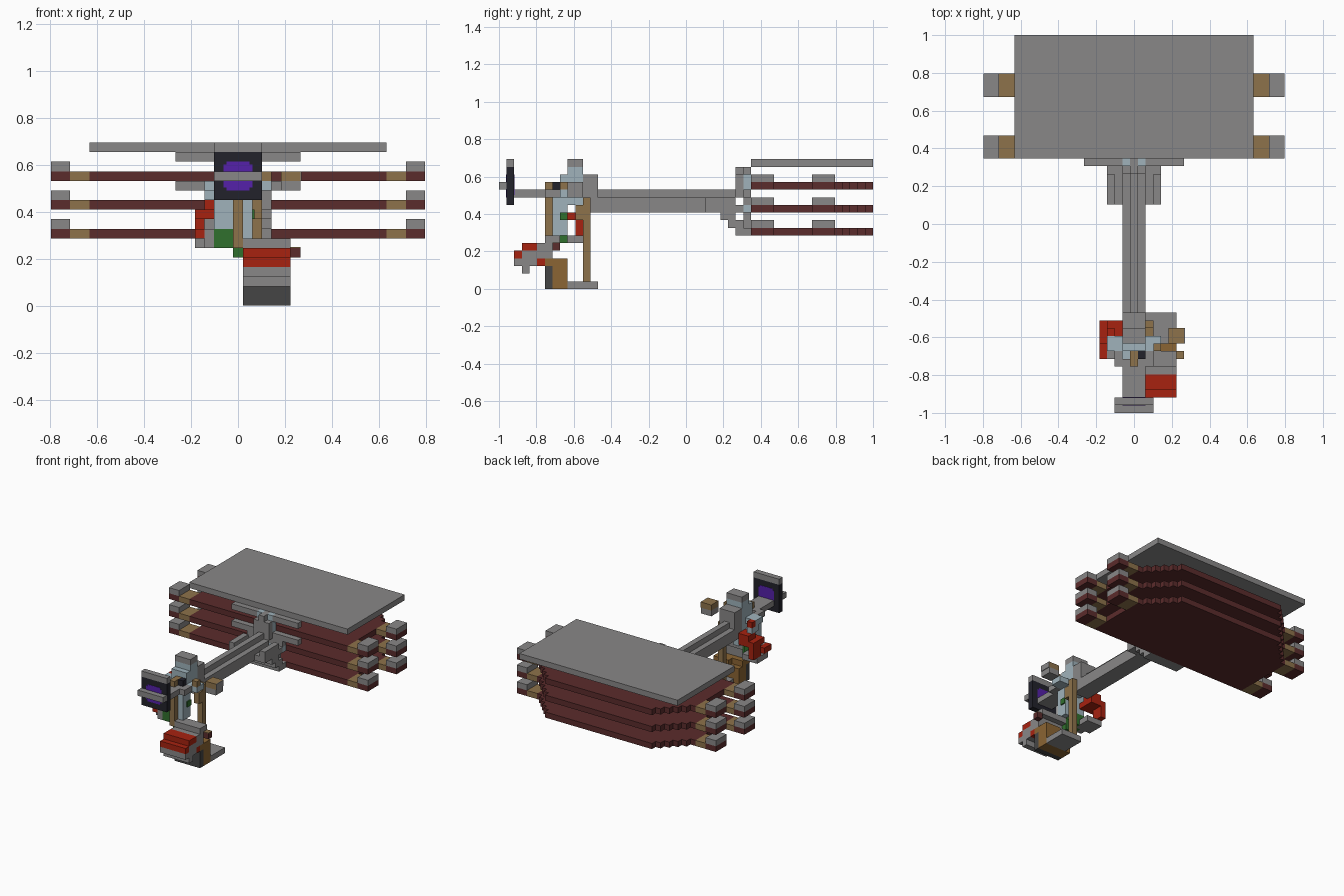
import bpy, bmesh
from mathutils import Vector

old = bpy.data.objects.get("Cube")
if old:
    bpy.data.objects.remove(old, do_unlink=True)

UNIT = 2 / 49   # one block


def paint(name, r, g, b):
    mat = bpy.data.materials.new(name)
    mat.use_nodes = True
    mat.diffuse_color = (r, g, b, 1)
    mat.node_tree.nodes["Principled BSDF"].inputs["Base Color"].default_value = (r, g, b, 1)
    return mat


gray = paint("stone_gray", .25, .245, .245)
maroon = paint("dark_red_brick", .105, .025, .025)
tan = paint("tan_wood", .27, .17, .07)
brown = paint("brown_wood", .26, .13, .033)
red = paint("bright_red", .39, .016, .005)
purple = paint("portal_purple", .09, .015, .40)
charcoal = paint("charcoal", .016, .016, .024)
slate = paint("dark_slate", .06, .06, .06)
blue = paint("pale_blue", .35, .45, .50)
green = paint("leaf_green", .03, .16, .027)


def extrude(name, mat, outline, z):
    """Prism over a plan outline given in blocks."""
    bm = bmesh.new()
    base = bm.faces.new([bm.verts.new(((px) * UNIT, py * UNIT - 1, z[0] * UNIT))
                         for px, py in outline])
    top = bmesh.ops.extrude_face_region(bm, geom=[base])["geom"]
    rise = Vector((0, 0, (z[1] - z[0]) * UNIT))
    bmesh.ops.translate(bm, vec=rise, verts=[v for v in top if isinstance(v, bmesh.types.BMVert)])
    bmesh.ops.recalc_face_normals(bm, faces=bm.faces)
    mesh = bpy.data.meshes.new(name)
    bm.to_mesh(mesh)
    bm.free()
    mesh.materials.append(mat)
    obj = bpy.data.objects.new(name, mesh)
    bpy.context.collection.objects.link(obj)


def box(name, mat, x, y, z):
    corners = [(x[0], y[0]), (x[1], y[0]), (x[1], y[1]), (x[0], y[1])]
    extrude(name, mat, corners, z)


def pair(name, mat, x, y, z):
    box(name + "_left", mat, x, y, z)
    box(name + "_right", mat, (-x[1], -x[0]), y, z)


# Roof slab and three decks with stepped rear corners
box("roof_slab", gray, x=(-15.5, 15.5), y=(33, 49), z=(16, 17))
side = [(15.5, 33), (15.5, 44)]
for step in range(5):
    side += [(14.5 - step, 44 + step), (14.5 - step, 45 + step)]
deck_outline = side + [(-px, py) for px, py in reversed(side)]
for level in (7, 10, 13):
    extrude("deck", maroon, deck_outline, (level, level + 1))
    # Side pods on wooden arms
    for start in (33, 41):
        span = (start, start + 3)
        pair("pod_arm", tan, x=(15.5, 17.5), y=span, z=(level, level + 1))
        pair("pod_base", maroon, x=(17.5, 19.5), y=span, z=(level, level + 1))
        pair("pod_cap", gray, x=(17.5, 19.5), y=span, z=(level + 1, level + 2))

# Tower against the decks
pair("upper_crossbar", gray, x=(1.5, 6.5), y=(32, 33), z=(15, 16))
pair("lower_crossbar", gray, x=(1.5, 6.5), y=(32, 33), z=(12, 13))
box("tower_spine", gray, x=(-.5, .5), y=(31, 33), z=(12, 16))
pair("tower_panel", blue, x=(.5, 1.5), y=(32, 33), z=(13, 16))
pair("tower_cheek", gray, x=(.5, 1.5), y=(31, 32), z=(12, 15))
box("tower_band", blue, x=(-3.5, 3.5), y=(32, 33), z=(10, 11))
box("tower_mid", gray, x=(-3.5, 3.5), y=(32, 33), z=(11, 12))

# Beam and its stepped bracket
box("beam", gray, x=(-1.5, 1.5), y=(13, 31), z=(10, 12))
box("beam_ridge", gray, x=(-.5, .5), y=(11, 31), z=(12, 13))
pair("bracket_wing", gray, x=(1.5, 3.5), y=(27, 32), z=(10, 11))
pair("bracket_rim", gray, x=(2.5, 3.5), y=(27, 31), z=(11, 12))
for step in range(3):
    box("bracket_step", gray, x=(-3.5, 3.5), y=(29 + step, min(31 + step, 33)),
        z=(9 - step, 10 - step))
box("bracket_back", gray, x=(-2.5, 2.5), y=(32, 33), z=(8, 10))

# Portal screen
box("portal_frame", charcoal, x=(-2.5, 2.5), y=(1, 2), z=(11, 16))
box("portal_cap", gray, x=(-2.5, 2.5), y=(1, 2), z=(16, 17))
box("portal_glow", purple, x=(-1.5, 1.5), y=(.95, 2.05), z=(12.3, 14.7))
box("portal_glow_core", purple, x=(-1.2, 1.2), y=(.94, 2.06), z=(12, 15))
box("portal_sill", gray, x=(-2.5, 2.5), y=(0, 1), z=(13, 14))
box("portal_arm", gray, x=(-1.5, 1.5), y=(2, 7), z=(12, 13))

# Head and torso
box("torso", blue, x=(-2.5, 1.5), y=(7, 9), z=(8, 12))
box("chest", blue, x=(-1.5, 1.5), y=(8, 11), z=(11, 15))
box("crown_base", blue, x=(-1.5, 1.5), y=(9, 11), z=(15, 16))
box("crown", gray, x=(-1.5, 1.5), y=(9, 11), z=(16, 17))
box("head_back", gray, x=(-1.5, 1.5), y=(11, 13), z=(10, 15))
pair("collar", gray, x=(1.5, 2.5), y=(6, 8), z=(12, 13))
pair("shoulder", blue, x=(1.5, 3.5), y=(8, 10), z=(12, 13))
box("shoulder_peg", tan, x=(2.5, 3.5), y=(8, 9), z=(13, 14))
box("nose", tan, x=(-.5, .5), y=(6, 8), z=(13, 14))
box("eye", charcoal, x=(.5, 1.5), y=(7, 8), z=(13, 14))
box("front_post", tan, x=(-.5, .5), y=(6, 7), z=(6, 12))
box("hip_panel", blue, x=(.5, 1.5), y=(7, 9), z=(7, 8))
box("rear_peg", tan, x=(1.5, 2.5), y=(10, 11), z=(9, 11))

# Greenery at the waist
box("leaf_upper", green, x=(-2.5, -.5), y=(7, 9), z=(6, 8))
box("leaf_lower", green, x=(-.5, .5), y=(7, 8), z=(5, 7))
box("leaf_side", green, x=(1.5, 1.7), y=(8, 9), z=(9, 10))

# Red arm on a gray tray
box("arm_tray", gray, x=(-4.5, -1.5), y=(8, 11), z=(6, 7))
box("arm_tray_front", gray, x=(-3.5, -2.5), y=(7, 8), z=(6, 8))
box("arm_hand", red, x=(-4.5, -3.5), y=(7, 9), z=(7, 8))
box("arm_fore", red, x=(-4.5, -3.5), y=(10, 12), z=(7, 9))
box("arm_upper", red, x=(-4.5, -1.5), y=(9, 12), z=(9, 10))
box("arm_step", red, x=(-3.5, -1.5), y=(10, 12), z=(10, 11))
box("arm_joint", blue, x=(-3.5, -2.5), y=(9, 11), z=(11, 12))
box("arm_top", red, x=(-3.5, -2.5), y=(10, 11), z=(12, 13))

# Rear post and its foot plate
box("rear_post", tan, x=(1.5, 2.5), y=(11, 12), z=(1, 12))
box("foot_plate", gray, x=(1.5, 5.5), y=(9, 13), z=(0, 1))

# Raised boot
box("boot_sole", slate, x=(.5, 5.5), y=(6, 7), z=(0, 3))
box("boot_heel", brown, x=(.5, 5.5), y=(7, 9), z=(0, 3))
box("boot_ankle", brown, x=(.5, 5.5), y=(6, 8), z=(3, 4))
box("boot_shin", gray, x=(.5, 5.5), y=(5, 7), z=(4, 6))
box("boot_cuff", gray, x=(.5, 5.5), y=(6, 8), z=(6, 7))
box("boot_body", gray, x=(.5, 5.5), y=(2, 5), z=(3, 4))
box("boot_instep", gray, x=(.5, 5.5), y=(3, 5), z=(4, 5))
box("boot_tip", gray, x=(.5, 5.5), y=(3, 4), z=(2, 3))
box("boot_toe", red, x=(.5, 5.5), y=(2, 3), z=(4, 5))
box("boot_top", red, x=(.5, 5.5), y=(3, 5), z=(5, 6))
box("boot_strap", red, x=(.5, 5.5), y=(5, 6), z=(3, 4))
box("boot_knob", maroon, x=(5.5, 6.5), y=(7, 8), z=(5, 6))
box("boot_knob_cap", tan, x=(5.5, 6.5), y=(7, 8), z=(6, 6.1))
box("cuff_peg", brown, x=(2.5, 5.5), y=(8, 9), z=(3, 4))

# Floating block beside the head
box("float_block_base", gray, x=(4.5, 6.5), y=(9, 11), z=(12, 13))
box("float_block", tan, x=(4.5, 6.5), y=(9, 11), z=(13, 14))
box("float_block_plate", gray, x=(6.5, 6.6), y=(9, 11), z=(13, 14))
